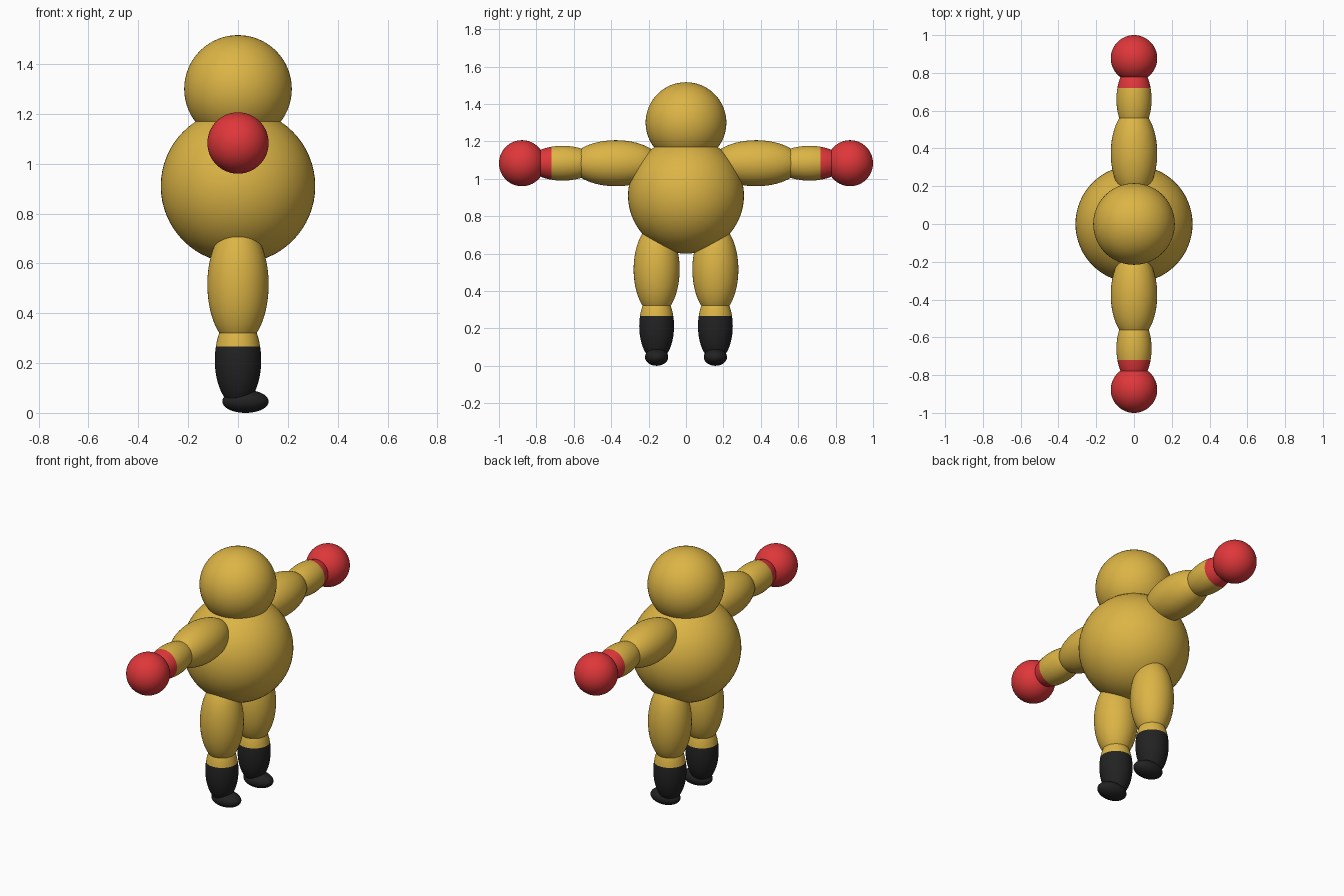
import bpy, bmesh
from mathutils import Matrix, Vector

if "Cube" in bpy.data.objects:
    bpy.data.objects.remove(bpy.data.objects["Cube"])


def colour(name, rgb):
    m = bpy.data.materials.new(name)
    m.diffuse_color = (*rgb, 1)
    m.use_nodes = True
    m.node_tree.nodes["Principled BSDF"].inputs["Base Color"].default_value = m.diffuse_color
    return m


GOLD = colour("gold", (0.72, 0.46, 0.06))
RED = colour("red", (0.74, 0.038, 0.042))
BLACK = colour("black", (0.016, 0.016, 0.016))


def ellipsoid(name, centre, radii, mat, band=None):
    """Smooth ellipsoid; band = (axis, limit, sign, material) colours one end."""
    bm = bmesh.new()
    bmesh.ops.create_uvsphere(bm, u_segments=64, v_segments=32, radius=1)
    bmesh.ops.transform(bm, matrix=Matrix.Diagonal((*radii, 1)), verts=bm.verts)
    bmesh.ops.translate(bm, vec=centre, verts=bm.verts)
    if band:
        axis, limit, sign, _ = band
        normal = Vector((0, 0, 0))
        normal[axis] = 1
        bmesh.ops.bisect_plane(bm, geom=bm.verts[:] + bm.edges[:] + bm.faces[:],
                               plane_co=normal * limit, plane_no=normal)
        for f in bm.faces:
            f.material_index = int((f.calc_center_median()[axis] - limit) * sign > 0)
    for f in bm.faces:
        f.smooth = True
    mesh = bpy.data.meshes.new(name)
    bm.to_mesh(mesh)
    bm.free()
    mesh.materials.append(mat)
    if band:
        mesh.materials.append(band[3])
    obj = bpy.data.objects.new(name, mesh)
    bpy.context.collection.objects.link(obj)
    return obj


# Round trunk and head
ellipsoid("torso", (0, 0, 0.91), (0.31, 0.31, 0.31), GOLD)
ellipsoid("head", (0, 0, 1.30), (0.216, 0.216, 0.216), GOLD)

for side, s in (("left", 1), ("right", -1)):
    # Outstretched arm with red cuff and round glove
    ellipsoid(side + "_upper_arm", (0, s * 0.375, 1.083), (0.123, 0.24, 0.123), GOLD)
    ellipsoid(side + "_forearm", (0, s * 0.66, 1.083), (0.093, 0.185, 0.093), GOLD,
              (1, s * 0.72, s, RED))
    ellipsoid(side + "_glove", (0, s * 0.877, 1.083), (0.123, 0.123, 0.123), RED)
    # Leg with black boot
    ellipsoid(side + "_thigh", (0, s * 0.157, 0.515), (0.123, 0.123, 0.245), GOLD)
    ellipsoid(side + "_shin", (0, s * 0.157, 0.212), (0.093, 0.093, 0.185), GOLD,
              (2, 0.267, -1, BLACK))
    ellipsoid(side + "_foot", (0.03, s * 0.157, 0.046), (0.093, 0.062, 0.046), BLACK)
